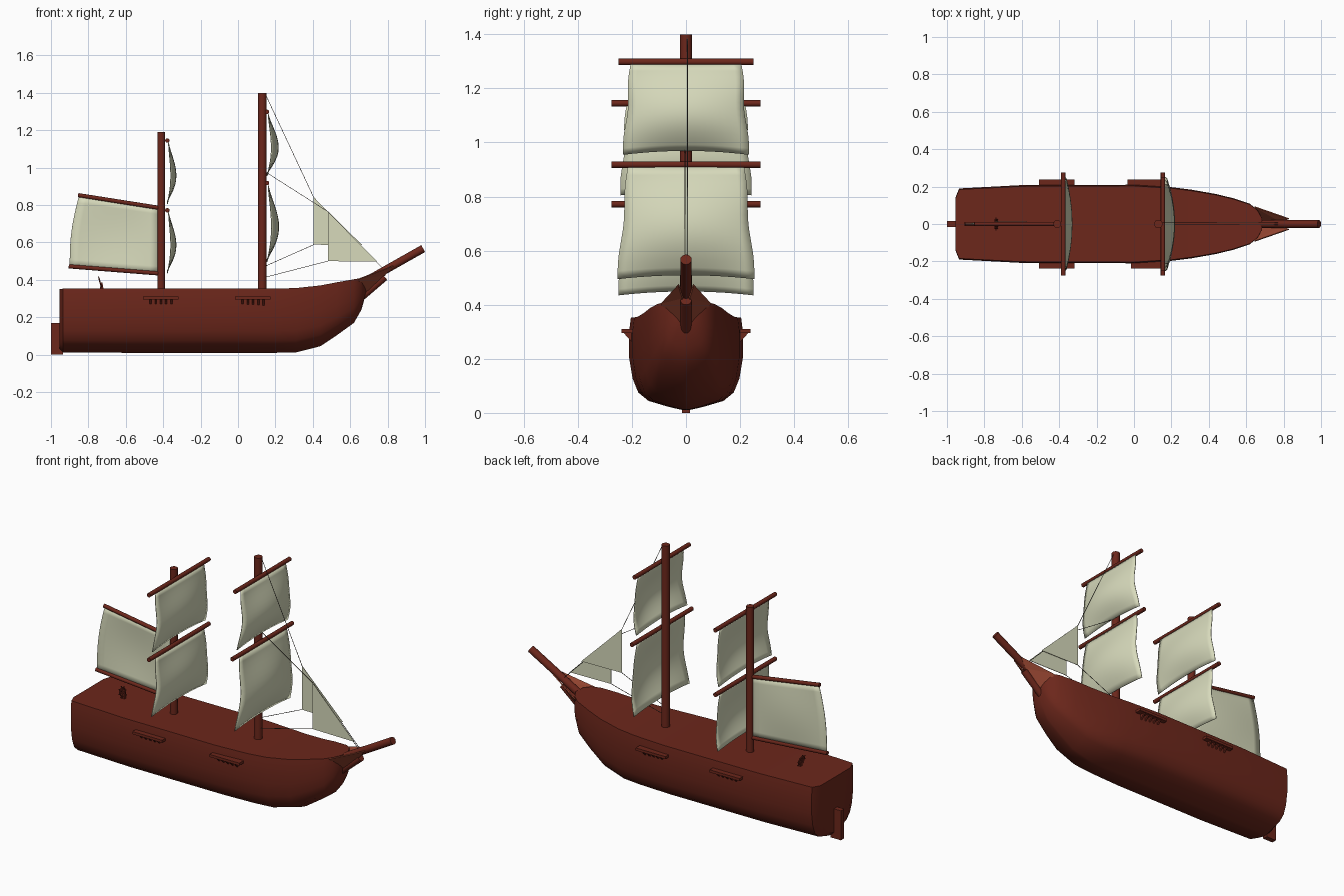
import bpy, bmesh, math
from mathutils import Vector

if "Cube" in bpy.data.objects:
    bpy.data.objects.remove(bpy.data.objects["Cube"])


def material(name, rgb):
    m = bpy.data.materials.new(name)
    m.diffuse_color = (*rgb, 1)
    m.use_nodes = True
    m.node_tree.nodes["Principled BSDF"].inputs["Base Color"].default_value = m.diffuse_color
    return m


WOOD = material("dark_red_wood", (0.15, 0.02, 0.011))
LIGHT = material("light_red_wood", (0.30, 0.06, 0.03))
CLOTH = material("sail_cloth", (0.68, 0.70, 0.50))
ROPE = material("rope", (0.06, 0.05, 0.04))


def mesh(name, verts, faces, mat, smooth=None, thick=0):
    bm = bmesh.new()
    vs = [bm.verts.new(v) for v in verts]
    for f in faces:
        bm.faces.new([vs[i] for i in f])
    bmesh.ops.recalc_face_normals(bm, faces=bm.faces)
    me = bpy.data.meshes.new(name)
    bm.to_mesh(me)
    bm.free()
    me.materials.append(mat)
    ob = bpy.data.objects.new(name, me)
    bpy.context.collection.objects.link(ob)
    if thick:
        mod = ob.modifiers.new("thickness", 'SOLIDIFY')
        mod.thickness, mod.offset = thick, 0
    if smooth:
        bpy.ops.object.select_all(action='DESELECT')
        bpy.context.view_layer.objects.active = ob
        ob.select_set(True)
        bpy.ops.object.shade_smooth_by_angle(angle=math.radians(smooth))
    return ob


def rod(name, a, b, r, mat=WOOD, n=16):
    a, b = Vector(a), Vector(b)
    q = (b - a).to_track_quat('Z', 'Y')
    verts = []
    for p in (a, b):
        for i in range(n):
            t = 2 * math.pi * i / n
            verts.append(p + q @ Vector((r * math.cos(t), r * math.sin(t), 0)))
    faces = [(i, (i + 1) % n, n + (i + 1) % n, n + i) for i in range(n)]
    faces += [tuple(range(n)), tuple(range(n, 2 * n))]
    return mesh(name, verts, faces, mat, 40)


def prism(name, outline, y0, y1, mat=WOOD):
    # extrudes an x-z outline along y
    n = len(outline)
    verts = [(x, y, z) for y in (y0, y1) for x, z in outline]
    faces = [(i, (i + 1) % n, n + (i + 1) % n, n + i) for i in range(n)]
    faces += [tuple(range(n)), tuple(range(n, 2 * n))]
    return mesh(name, verts, faces, mat)


def grid(name, fn, nu, nv, mat, thick):
    verts = [fn(i / nu, j / nv) for j in range(nv + 1) for i in range(nu + 1)]
    w = nu + 1
    faces = [(j * w + i, j * w + i + 1, (j + 1) * w + i + 1, (j + 1) * w + i)
             for j in range(nv) for i in range(nu)]
    return mesh(name, verts, faces, mat, 60, thick)


# Hull: loft of stations (x, half width, top z, bottom z)
stations = [(-0.955, 0.14, 0.35, 0.03), (-0.935, 0.19, 0.353, 0.012),
            (-0.6, 0.208, 0.353, 0.01), (0.0, 0.21, 0.353, 0.01),
            (0.2, 0.197, 0.353, 0.01), (0.31, 0.183, 0.356, 0.012),
            (0.44, 0.16, 0.37, 0.045), (0.53, 0.138, 0.387, 0.105),
            (0.62, 0.108, 0.403, 0.17), (0.66, 0.075, 0.41, 0.24),
            (0.685, 0.03, 0.413, 0.33)]
half = [(0.97, 1.0), (1.0, 0.86), (1.0, 0.56), (0.94, 0.34), (0.84, 0.19),
        (0.66, 0.10), (0.3, 0.035), (0.05, 0.0)]
ring = half + [(-y, z) for y, z in reversed(half)]
n = len(ring)
verts = [(x, y * w, zb + z * (zt - zb)) for x, w, zt, zb in stations for y, z in ring]
faces = [(k * n + i, k * n + (i + 1) % n, (k + 1) * n + (i + 1) % n, (k + 1) * n + i)
         for k in range(len(stations) - 1) for i in range(n)]
last = (len(stations) - 1) * n
faces += [tuple(range(n)), tuple(range(last, last + n))]
mesh("hull", verts, faces, WOOD, 32)

# Rudder
prism("rudder", [(-1.0, 0), (-0.935, 0), (-0.935, 0.17), (-1.0, 0.17)], -0.015, 0.015)

# Bowsprit, knee below it and side cheeks
rod("bowsprit", (0.65, 0, 0.375), (0.99, 0, 0.567), 0.021)
rod("bow_knee", (0.645, 0, 0.295), (0.785, 0, 0.415), 0.02)
for s, side in ((-1, "right"), (1, "left")):
    mesh("bow_cheek_" + side,
         [(0.645, s * 0.092, 0.405), (0.83, s * 0.028, 0.475),
          (0.785, s * 0.012, 0.425), (0.66, s * 0.02, 0.315)],
         [(0, 1, 2), (0, 2, 3)], LIGHT, thick=0.006)

# Masts
rod("fore_mast", (0.13, 0, 0.33), (0.13, 0, 1.4), 0.0225)
rod("main_mast", (-0.41, 0, 0.33), (-0.41, 0, 1.19), 0.021)


# Yards with square sails, bellied forward
def square_sail(name, x, z, yard, bottom, w0, w1, belly):
    rod(name + "_yard", (x, -yard, z), (x, yard, z), 0.012, n=12)

    def point(u, v):
        u = 2 * u - 1
        swell = math.sin(math.pi * v ** 1.25)
        wave = 0.004 * math.sin(2 * math.pi * v * 1.5)
        y = u * (w0 + (w1 - w0) * v + wave)
        dz = 0.015 * (1 - u * u) * v
        return (x + 0.006 + belly * swell * (0.35 + 0.65 * (1 - u * u)) - 0.006 * v,
                y, z - 0.01 + (bottom - z) * v + dz)
    grid(name + "_sail", point, 14, 14, CLOTH, 0.004)


square_sail("fore_upper", 0.155, 1.298, 0.25, 0.965, 0.205, 0.232, 0.058)
square_sail("fore_lower", 0.155, 0.918, 0.275, 0.505, 0.215, 0.253, 0.06)
square_sail("main_upper", -0.378, 1.145, 0.275, 0.815, 0.22, 0.242, 0.044)
square_sail("main_lower", -0.378, 0.772, 0.275, 0.445, 0.22, 0.25, 0.044)

# Gaff sail aft of the main mast
rod("gaff", (-0.41, 0, 0.783), (-0.855, 0, 0.853), 0.011, n=12)
rod("boom", (-0.41, 0, 0.433), (-0.905, 0, 0.472), 0.011, n=12)


def gaff_sail(u, v):
    top = Vector((-0.425, 0, 0.785)).lerp(Vector((-0.85, 0, 0.85)), u)
    low = Vector((-0.425, 0, 0.437)).lerp(Vector((-0.9, 0, 0.472)), u)
    p = top.lerp(low, v)
    p.x -= 0.015 * u * math.sin(math.pi * v)
    p.y = 0.012 * math.sin(math.pi * u) * math.sin(math.pi * v)
    return p


grid("gaff_sail", gaff_sail, 10, 10, CLOTH, 0.004)

# Jibs and their ropes
mesh("outer_jib", [(0.405, 0.006, 0.84), (0.405, 0.006, 0.588), (0.665, 0.006, 0.585)],
     [(0, 1, 2)], CLOTH, thick=0.003)
mesh("inner_jib", [(0.48, -0.004, 0.765), (0.48, -0.004, 0.5), (0.745, -0.004, 0.497)],
     [(0, 1, 2)], CLOTH, thick=0.003)
ropes = [((0.15, 1.385), (0.405, 0.84)), ((0.405, 0.84), (0.77, 0.465)),
         ((0.15, 0.975), (0.48, 0.765)), ((0.48, 0.765), (0.78, 0.455)),
         ((0.15, 0.475), (0.405, 0.588)), ((0.15, 0.415), (0.48, 0.5))]
for i, (a, b) in enumerate(ropes):
    y = 0.006 if i in (0, 1, 4) else -0.004
    rod("rope_%d" % i, (a[0], y, a[1]), (b[0], y, b[1]), 0.0015, ROPE, 6)

# Channel boards on the hull sides, with brackets underneath
for s, side in ((-1, "right"), (1, "left")):
    for label, x0 in (("aft", -0.508), ("fore", -0.015 if s < 0 else -0.035)):
        tag = label + "_" + side
        prism("channel_" + tag, [(x0, 0.295), (x0 + 0.19, 0.295),
              (x0 + 0.19, 0.31), (x0, 0.31)], s * 0.18, s * 0.238)
        for k in range(5):
            x = x0 + 0.035 + 0.028 * k
            tri = [(0.2, 0.297), (0.232, 0.297), (0.2, 0.262)]
            mesh("bracket_%s_%d" % (tag, k),
                 [(x + d, s * y, z) for d in (0, 0.01) for y, z in tri],
                 [(0, 1, 2), (3, 4, 5), (0, 1, 4, 3), (1, 2, 5, 4), (2, 0, 3, 5)], WOOD)

# Steering wheel on the aft deck
prism("wheel_stand", [(-0.738, 0.345), (-0.718, 0.345), (-0.725, 0.385), (-0.735, 0.385)],
      -0.008, 0.008)
bpy.ops.mesh.primitive_torus_add(major_radius=0.024, minor_radius=0.004, major_segments=16,
                                 minor_segments=6, location=(-0.737, 0, 0.385),
                                 rotation=(0, math.radians(75), 0))
wheel = bpy.context.object
wheel.name = "steering_wheel"
wheel.data.materials.append(WOOD)
for i in range(4):
    t = math.pi * i / 4
    d = Vector((-0.009 * math.sin(t), 0.034 * math.cos(t), 0.033 * math.sin(t)))
    c = Vector((-0.737, 0, 0.385))
    rod("wheel_spoke_%d" % i, c - d, c + d, 0.003, WOOD, 6)
